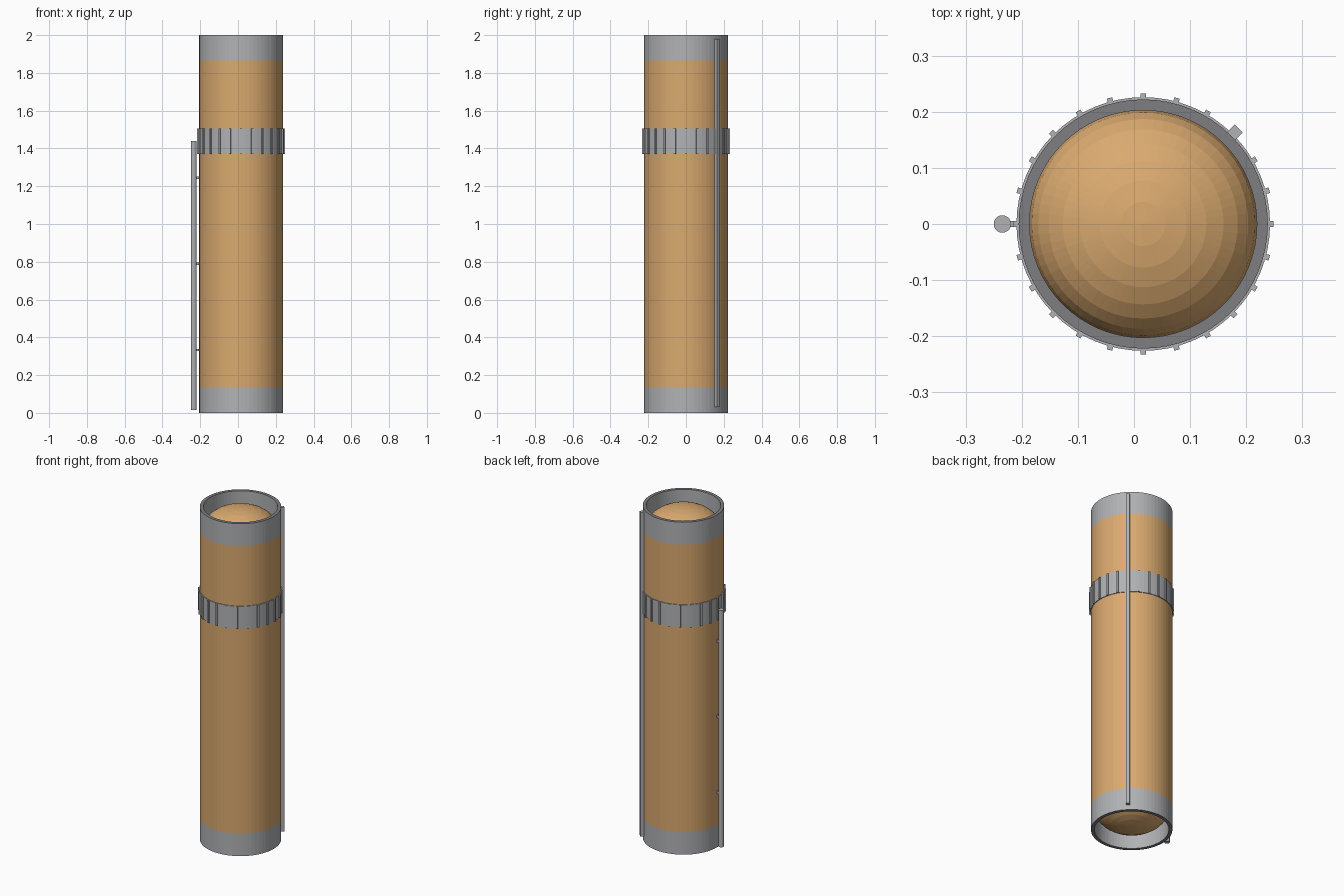
import bpy, bmesh, math
from mathutils import Matrix, Vector

cube = bpy.data.objects.get("Cube")
if cube:
    bpy.data.objects.remove(cube)

CX = 0.0165          # tank axis
R, R_IN = 0.222, 0.2025
SKIRT, DOME = 0.135, 0.125
SEGS = 64


def material(name, rgb):
    m = bpy.data.materials.new(name)
    m.use_nodes = True
    m.diffuse_color = (*rgb, 1)
    m.node_tree.nodes["Principled BSDF"].inputs["Base Color"].default_value = (*rgb, 1)
    return m


TAN = material("tan insulation", (0.70, 0.40, 0.16))
GREY = material("grey metal", (0.44, 0.445, 0.46))
DARK = material("dark rim", (0.21, 0.21, 0.225))


def finish(bm, name, *mats):
    bmesh.ops.recalc_face_normals(bm, faces=bm.faces)
    mesh = bpy.data.meshes.new(name)
    bm.to_mesh(mesh)
    bm.free()
    for m in mats:
        mesh.materials.append(m)
    ob = bpy.data.objects.new(name, mesh)
    bpy.context.collection.objects.link(ob)
    return ob


def lathe(name, profile, mats, closed=False):
    """Spin (radius, z) points round the tank axis."""
    bm = bmesh.new()
    verts = [bm.verts.new((CX + r, 0, z)) for r, z in profile]
    pairs = list(zip(verts, verts[1:]))
    if closed:
        pairs.append((verts[-1], verts[0]))
    edges = [bm.edges.new(p) for p in pairs]
    bmesh.ops.spin(bm, geom=verts + edges, cent=(CX, 0, 0), axis=(0, 0, 1),
                   angle=math.tau, steps=SEGS, use_merge=True)
    bmesh.ops.remove_doubles(bm, verts=bm.verts, dist=0.0001)
    bmesh.ops.recalc_face_normals(bm, faces=bm.faces)
    if len(mats) > 1:   # flat end faces take the second colour
        for f in bm.faces:
            f.material_index = int(abs(f.normal.z) > 0.9)
    return finish(bm, name, *mats)


def add_box(bm, radius, angle, z0, z1, depth, width):
    """Upright box at a radius and angle from the tank axis."""
    turn = Matrix.Translation((CX, 0, 0)) @ Matrix.Rotation(angle, 4, "Z")
    place = Matrix.Translation((radius, 0, (z0 + z1) / 2))
    size = Matrix.Diagonal((depth, width, z1 - z0, 1))
    bmesh.ops.create_cube(bm, size=1, matrix=turn @ place @ size)


# Tank with a domed bulkhead at each end
arc = [(R_IN * math.sin(a), DOME * math.cos(a))
       for a in (i * math.pi / 16 for i in range(9))]
top = [(r, 2 - SKIRT + z) for r, z in arc]
bottom = [(r, 2 - z) for r, z in reversed(top)]
lathe("tank_body", top + [(R, 2 - SKIRT), (R, SKIRT)] + bottom, [TAN])

# End skirts
for name, z0, z1 in (("lower_skirt", 0, SKIRT), ("upper_skirt", 2 - SKIRT, 2)):
    lathe(name, [(R, z0), (R, z1), (R_IN, z1), (R_IN, z0)], [GREY, DARK], True)

# Ribbed band
B0, B1 = 1.37, 1.505
lathe("band", [(0.226, B0), (0.226, B1), (0.21, B1), (0.21, B0)], [GREY], True)
bm = bmesh.new()
for i in range(24):
    add_box(bm, 0.227, i * math.tau / 24, B0, B1, 0.011, 0.010)
finish(bm, "band_ribs", GREY)

# Cable tray along the back left
bm = bmesh.new()
add_box(bm, 0.230, math.pi / 4, 0.03, 1.98, 0.022, 0.020)
finish(bm, "cable_tray", GREY)

# Feed pipe on the right with its brackets
bm = bmesh.new()
bmesh.ops.create_cone(bm, cap_ends=True, segments=20, radius1=0.0155, radius2=0.0155,
                      depth=1.425, matrix=Matrix.Translation((-0.2345, 0, 0.7275)))
finish(bm, "feed_pipe", GREY)
bm = bmesh.new()
for z in (0.333, 0.79, 1.245):
    add_box(bm, 0.230, math.pi, z - 0.006, z + 0.006, 0.03, 0.011)
finish(bm, "pipe_brackets", GREY)
